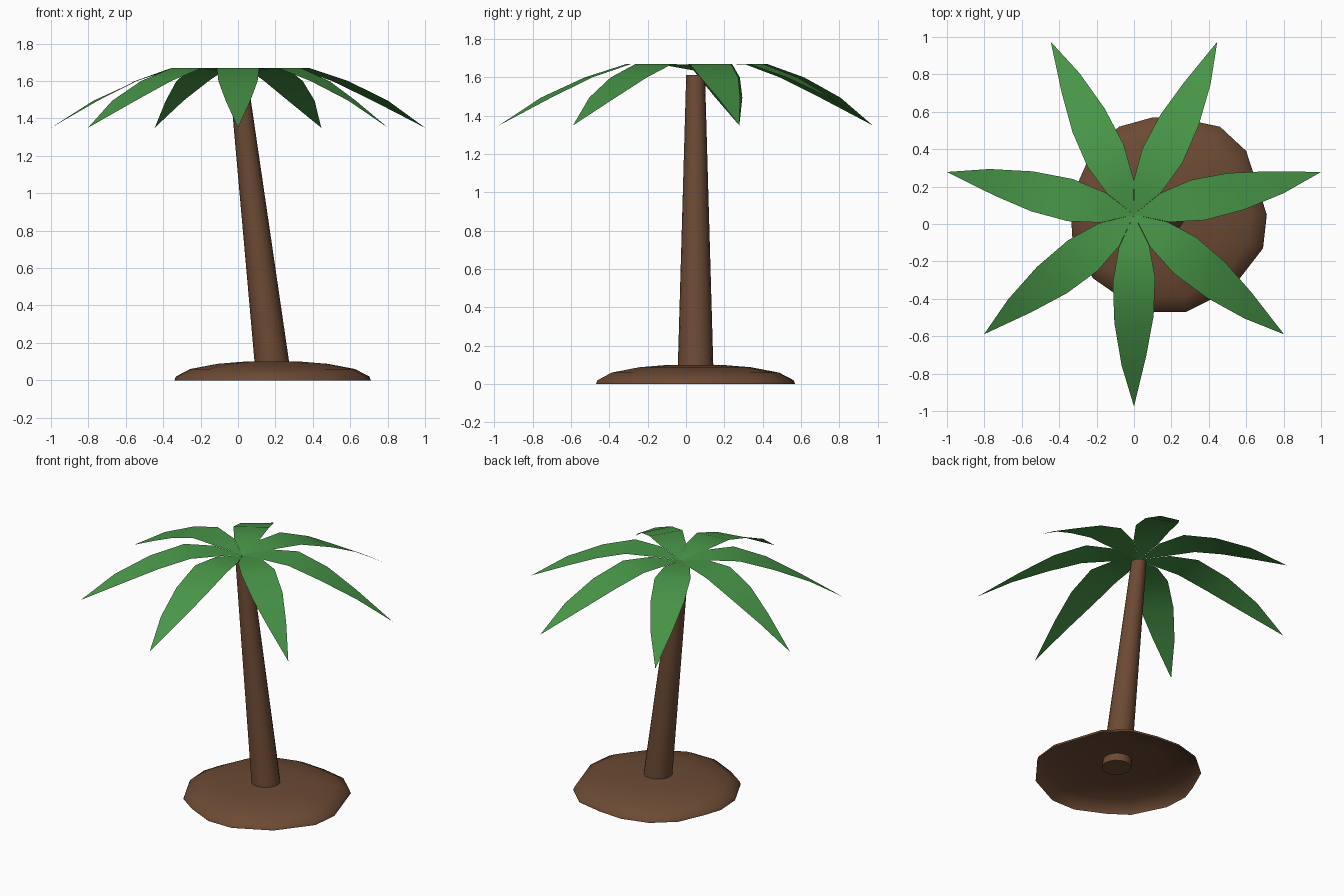
import bpy, bmesh
from math import cos, sin, pi, radians
from mathutils import Vector

old = bpy.data.objects.get("Cube")
if old:
    bpy.data.objects.remove(old, do_unlink=True)


def material(name, rgb):
    mat = bpy.data.materials.new(name)
    mat.use_nodes = True
    colour = (*rgb, 1)
    mat.diffuse_color = colour
    mat.node_tree.nodes["Principled BSDF"].inputs["Base Color"].default_value = colour
    return mat


def add_object(name, bm, mat):
    mesh = bpy.data.meshes.new(name)
    bm.to_mesh(mesh)
    bm.free()
    mesh.materials.append(mat)
    for poly in mesh.polygons:
        poly.use_smooth = True
    obj = bpy.data.objects.new(name, mesh)
    bpy.context.collection.objects.link(obj)
    return obj


def bridge(bm, lower, upper):
    n = len(lower)
    for i in range(n):
        j = (i + 1) % n
        bm.faces.new((lower[i], lower[j], upper[j], upper[i]))


brown = material("bark_brown", (0.15, 0.068, 0.034))
green = material("leaf_green", (0.065, 0.305, 0.065))

# Mound: irregular outline shrunk ring by ring into a shallow dome, open below
centre = Vector((0.185, 0.045))
outline = [(0.71, 0.05), (0.6, 0.39), (0.46, 0.52), (0.27, 0.56), (0.1, 0.57),
           (-0.08, 0.52), (-0.22, 0.4), (-0.3, 0.22), (-0.34, 0.1), (-0.33, -0.07),
           (-0.22, -0.29), (-0.09, -0.38), (0.1, -0.47), (0.28, -0.47),
           (0.52, -0.35), (0.69, -0.13)]
dome = [(1, 0), (0.985, 0.02), (0.84, 0.06), (0.56, 0.088), (0.28, 0.1)]
bm = bmesh.new()
rings = []
for scale, z in dome:
    points = [centre + (Vector(p) - centre) * scale for p in outline]
    rings.append([bm.verts.new((p.x, p.y, z)) for p in points])
for lower, upper in zip(rings, rings[1:]):
    bridge(bm, lower, upper)
bm.faces.new(rings[-1])
add_object("ground_mound", bm, brown)

# Trunk: leaning tapered cylinder with closed ends
SIDES = 16
bm = bmesh.new()
ends = []
for x, z, radius in [(0.187, 0.045, 0.094), (0.003, 1.612, 0.049)]:
    ends.append([bm.verts.new((x + radius * cos(2 * pi * i / SIDES),
                               0.05 + radius * sin(2 * pi * i / SIDES), z))
                 for i in range(SIDES)])
bridge(bm, *ends)
bm.faces.new(ends[1])
bm.faces.new(ends[0][::-1])
trunk = add_object("trunk", bm, brown)
bpy.context.view_layer.objects.active = trunk
trunk.select_set(True)
bpy.ops.object.shade_smooth_by_angle(angle=radians(40))
trunk.select_set(False)

# Leaves: drooping blades as (distance, half width, height), one edge slightly ahead
blade = [(0.17, 0.081, 1.667), (0.35, 0.113, 1.67), (0.56, 0.105, 1.6), (0.78, 0.066, 1.495)]
LEAVES = 7
for k in range(LEAVES):
    bm = bmesh.new()
    base = bm.verts.new((0, 0, 1.635))
    tip = bm.verts.new((1.026, 0, 1.35))
    pairs = []
    for dist, half, z in blade:
        shift = 0.035 * dist
        pairs.append((bm.verts.new((dist + shift, -half, z)),
                      bm.verts.new((dist - shift, half, z))))
    bm.faces.new((base, *pairs[0]))
    for near, far in zip(pairs, pairs[1:]):
        bm.faces.new((near[0], far[0], far[1], near[1]))
    bm.faces.new((pairs[-1][0], tip, pairs[-1][1]))
    leaf = add_object(f"palm_leaf_{k + 1}", bm, green)
    leaf.location = (0, 0.05, 0)
    leaf.rotation_euler.z = -pi / 2 + 2 * pi * k / LEAVES
